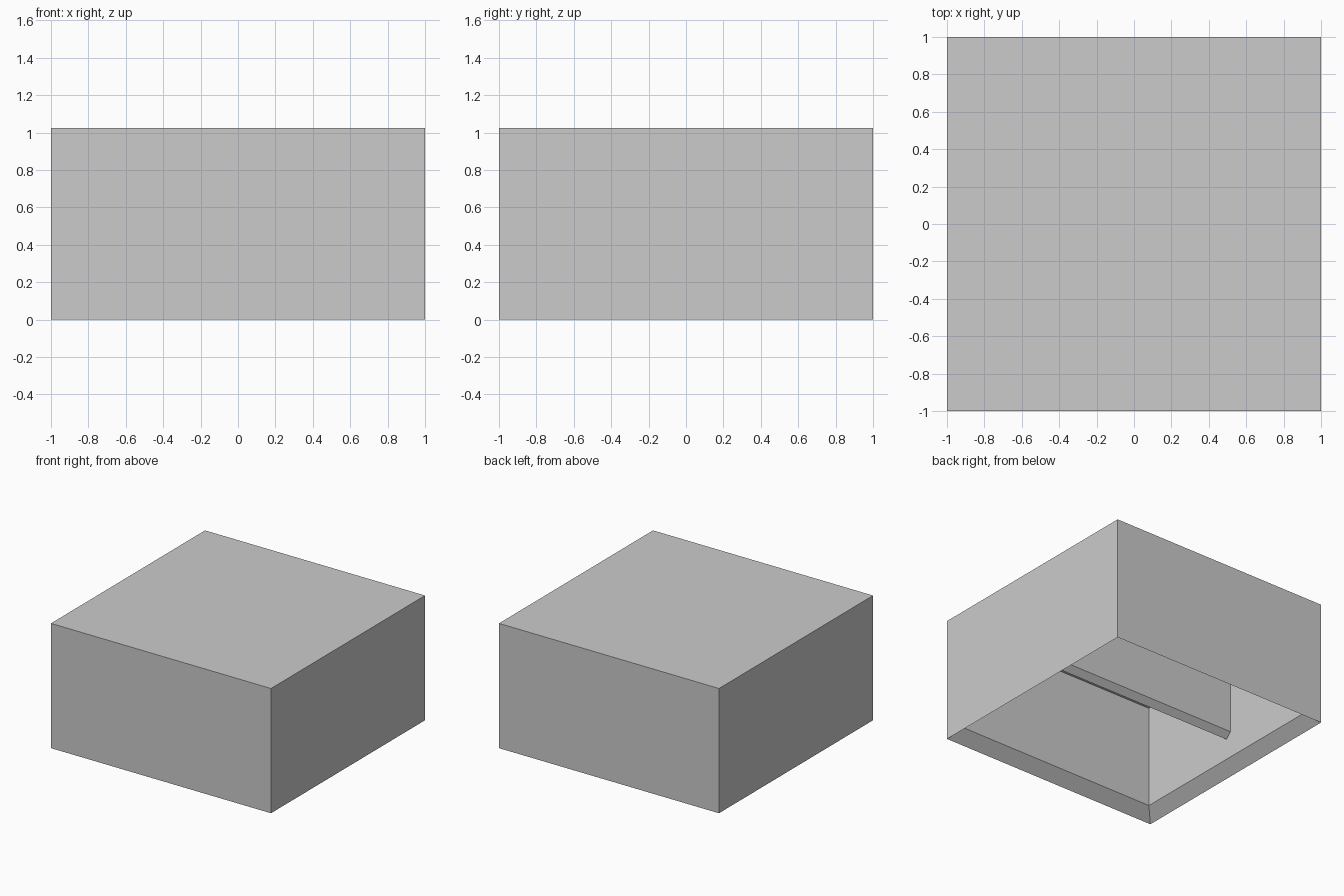
import bpy, bmesh

if "Cube" in bpy.data.objects:
    bpy.data.objects.remove(bpy.data.objects["Cube"])

H = 1.025      # overall height
WALL = 0.09    # wall and roof thickness
HALF = 0.045   # half thickness of the partition
INNER = 1 - WALL


def make_object(name, bm):
    bmesh.ops.recalc_face_normals(bm, faces=bm.faces)
    mesh = bpy.data.meshes.new(name)
    bm.to_mesh(mesh)
    bm.free()
    obj = bpy.data.objects.new(name, mesh)
    bpy.context.collection.objects.link(obj)
    return obj


def loft(bm, loops):
    """Join matching closed loops with quads and cap both ends."""
    rings = [[bm.verts.new(p) for p in loop] for loop in loops]
    n = len(rings[0])
    for a, b in zip(rings, rings[1:]):
        for i in range(n):
            j = (i + 1) % n
            bm.faces.new((a[i], a[j], b[j], b[i]))
    bm.faces.new(rings[0])
    bm.faces.new(rings[-1])


def square(r, z):
    return [(-r, -r, z), (r, -r, z), (r, r, z), (-r, r, z)]


# Hollow shell, open below, inner rim sloping out to a sharp bottom edge
bm = bmesh.new()
loft(bm, [square(1, H), square(1, 0), square(INNER, WALL), square(INNER, H - WALL)])
make_object("box_shell", bm)

# Partition hanging from the roof, with a pointed lower edge
profile = [(HALF, H - WALL), (HALF, 0.31), (0, 0.262), (-HALF, 0.31), (-HALF, H - WALL)]
bm = bmesh.new()
loft(bm, [[(x, y, z) for y, z in profile] for x in (-INNER, INNER)])
make_object("inner_partition", bm)
